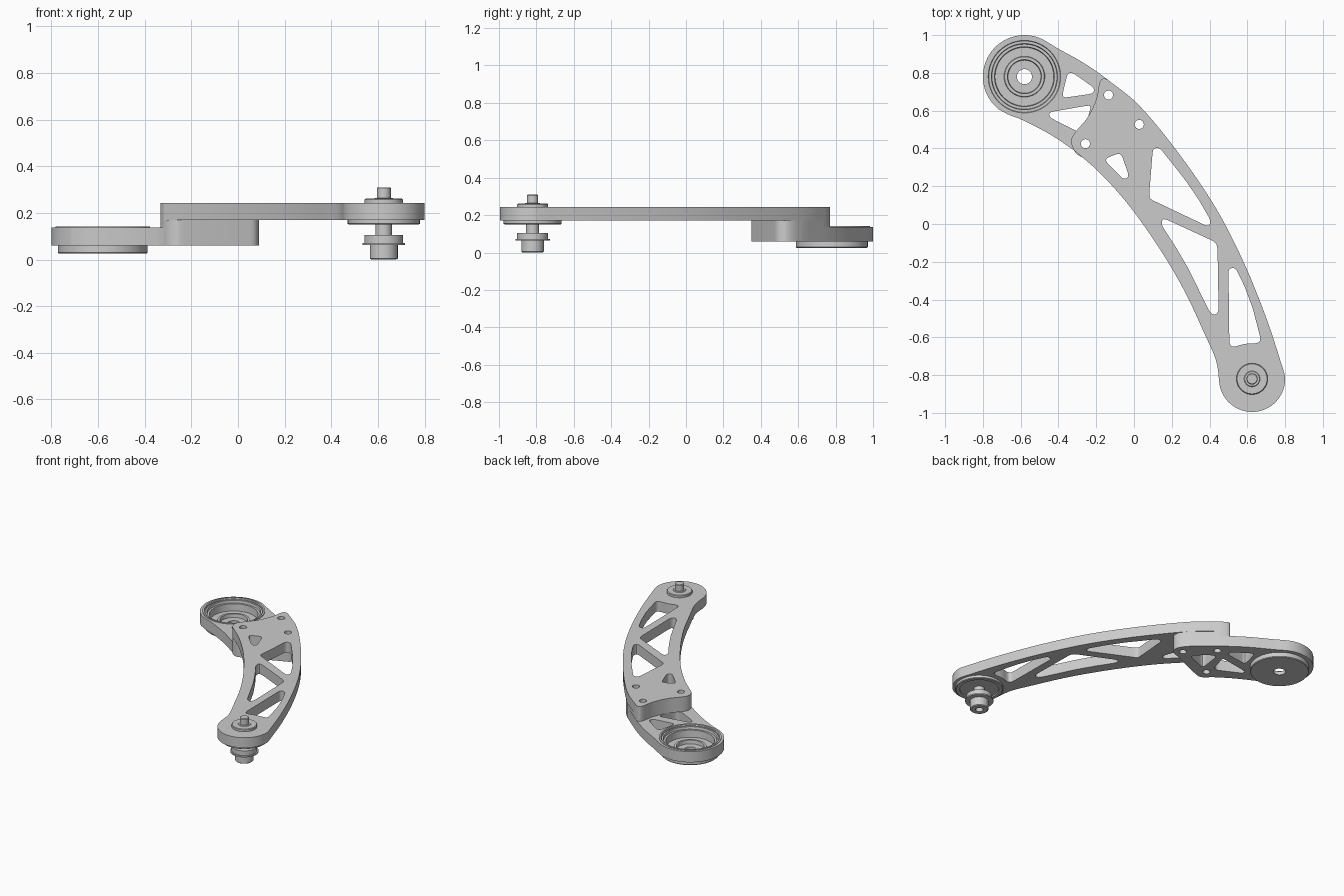
import bpy, bmesh, math
from mathutils import Vector


def arc(cx, cy, r, a0, a1, n=24):
    return [(cx + r * math.cos(math.radians(a0 + (a1 - a0) * i / n)),
             cy + r * math.sin(math.radians(a0 + (a1 - a0) * i / n))) for i in range(n + 1)]


def circle(cx, cy, r, n=24):
    return arc(cx, cy, r, 0, 360, n)[:-1]


def smooth(pts, n=4):
    """Catmull-Rom curve through an open list of points."""
    p = [Vector(q) for q in pts]
    p = [2 * p[0] - p[1]] + p + [2 * p[-1] - p[-2]]
    out = []
    for i in range(1, len(p) - 2):
        a, b, c, d = p[i - 1:i + 3]
        for k in range(n):
            t = k / n
            q = 0.5 * (2 * b + (c - a) * t + (2 * a - 5 * b + 4 * c - d) * t ** 2
                       + (3 * b - a - 3 * c + d) * t ** 3)
            out.append((q.x, q.y))
    return out + [tuple(pts[-1])]


def rounded(pts, r=0.025, n=4):
    """Closed polygon with softened corners."""
    out, m = [], len(pts)
    for i in range(m):
        a, b, c = (Vector(pts[(i + k) % m]) for k in (-1, 0, 1))
        s = b + (a - b).normalized() * min(r, (a - b).length * 0.48)
        e = b + (c - b).normalized() * min(r, (c - b).length * 0.48)
        for k in range(n + 1):
            t = k / n
            q = s * (1 - t) ** 2 + b * 2 * t * (1 - t) + e * t * t
            out.append((q.x, q.y))
    return out


def finish(name, me):
    me.shade_smooth()
    me.set_sharp_from_angle(angle=math.radians(30))
    ob = bpy.data.objects.new(name, me)
    bpy.context.collection.objects.link(ob)
    return ob


def plate(name, loops, z0, z1):
    """Flat plate from an outline followed by its cut-outs."""
    cu = bpy.data.curves.new(name + "_profile", 'CURVE')
    cu.dimensions, cu.fill_mode, cu.extrude = '2D', 'BOTH', (z1 - z0) / 2
    for pts in loops:
        sp = cu.splines.new('POLY')
        sp.points.add(len(pts) - 1)
        for p, q in zip(sp.points, pts):
            p.co = (q[0], q[1], 0, 1)
        sp.use_cyclic_u = True
    tmp = bpy.data.objects.new(name + "_profile", cu)
    bpy.context.collection.objects.link(tmp)
    dg = bpy.context.evaluated_depsgraph_get()
    me = bpy.data.meshes.new_from_object(tmp.evaluated_get(dg))
    bpy.data.objects.remove(tmp)
    bm = bmesh.new()
    bm.from_mesh(me)
    bmesh.ops.remove_doubles(bm, verts=bm.verts, dist=1e-5)
    bmesh.ops.translate(bm, verts=bm.verts, vec=(0, 0, (z0 + z1) / 2))
    bmesh.ops.recalc_face_normals(bm, faces=bm.faces)
    bm.to_mesh(me)
    bm.free()
    return finish(name, me)


def lathe(name, cx, cy, prof, n=48):
    """Closed (radius, z) profile turned about a vertical axis."""
    bm = bmesh.new()
    rings = [[bm.verts.new((cx + r * math.cos(2 * math.pi * i / n),
                            cy + r * math.sin(2 * math.pi * i / n), z)) for i in range(n)]
             for r, z in prof]
    for a, b in zip(rings, rings[1:] + rings[:1]):
        for i in range(n):
            j = (i + 1) % n
            bm.faces.new((a[i], a[j], b[j], b[i]))
    bmesh.ops.recalc_face_normals(bm, faces=bm.faces)
    me = bpy.data.meshes.new(name)
    bm.to_mesh(me)
    bm.free()
    return finish(name, me)


CUP = (-0.58, 0.78)
PIN = (0.625, -0.82)
bolts = [circle(x, y, 0.024) for x, y in ((-0.135, 0.682), (0.028, 0.527), (-0.257, 0.425))]

# shared edges of the two arm plates
end_edge = smooth([(-0.32, 0.392), (-0.333, 0.44), (-0.31, 0.487), (-0.245, 0.565),
                   (-0.2, 0.66), (-0.183, 0.745), (-0.165, 0.77), (-0.14, 0.765)])
outer = [(-0.14, 0.765), (0.03, 0.625), (0.24, 0.37), (0.436, 0.08),
         (0.584, -0.21), (0.705, -0.51), (0.796, -0.79)]
inner = [(0.452, -0.845), (0.435, -0.725), (0.373, -0.58), (0.267, -0.354),
         (0.135, -0.13), (-0.024, 0.095), (-0.18, 0.27), (-0.32, 0.392)]
lobe_end = smooth([(0.03, 0.625), (0.072, 0.575), (0.09, 0.53), (0.075, 0.487), (0.03, 0.465)]) + \
    smooth([(-0.225, 0.358), (-0.262, 0.35), (-0.3, 0.368), (-0.32, 0.392)])

# upper arm plate with truss pockets
pockets = [
    rounded([(-0.15, 0.348), (-0.07, 0.378), (-0.025, 0.25), (-0.055, 0.235), (-0.145, 0.325)]),
    rounded([(0.1, 0.4), (0.135, 0.405), (0.27, 0.235), (0.345, 0.125), (0.408, 0.015),
             (0.395, -0.015), (0.085, 0.132), (0.08, 0.15)]),
    rounded([(0.15, 0.03), (0.185, 0.018), (0.43, -0.095), (0.442, -0.12), (0.448, -0.465),
             (0.425, -0.485), (0.4, -0.465), (0.29, -0.24), (0.22, -0.12), (0.145, -0.005)]),
    rounded([(0.5, -0.235), (0.538, -0.232), (0.585, -0.33), (0.63, -0.45), (0.672, -0.615),
             (0.655, -0.632), (0.59, -0.633), (0.525, -0.652), (0.505, -0.638)]),
]
upper = end_edge[:-1] + smooth(outer, 5) + arc(*PIN, 0.175, 4, -172, 30) + smooth(inner, 5)[:-1]
plate("upper_arm", [upper] + pockets + bolts, 0.17, 0.243)

# step block joining the two plates
blind = rounded([(-0.18, 0.62), (-0.15, 0.62), (-0.05, 0.535), (-0.055, 0.51), (-0.19, 0.46), (-0.2, 0.475)])
block = end_edge[:-1] + smooth(outer[:2]) [:-1] + lobe_end[:-1]
plate("step_block", [block, blind] + bolts, 0.137, 0.17)

# lower arm plate with cup seat
lower = smooth([(-0.46, 0.964), (-0.39, 0.922), (-0.27, 0.855), (-0.14, 0.765), (0.03, 0.625)])[:-1] \
    + lobe_end[:-1] + smooth([(-0.32, 0.392), (-0.447, 0.476), (-0.59, 0.55), (-0.66, 0.577), (-0.715, 0.606)]) \
    + arc(*CUP, 0.22, 235, 60, 36)[1:-1]
lower_pockets = [
    rounded([(-0.35, 0.802), (-0.32, 0.798), (-0.208, 0.718), (-0.217, 0.69), (-0.375, 0.668), (-0.378, 0.69)]),
    rounded([(-0.225, 0.63), (-0.45, 0.592), (-0.448, 0.565), (-0.29, 0.485), (-0.262, 0.5)]),
]
plate("lower_arm", [lower, circle(*CUP, 0.185, 48), blind] + lower_pockets + bolts, 0.06, 0.137)

# stepped bearing cup
lathe("bearing_cup", *CUP, [
    (0.04, 0.025), (0.188, 0.025), (0.192, 0.03), (0.192, 0.06), (0.192, 0.135), (0.203, 0.135),
    (0.203, 0.142), (0.192, 0.142), (0.186, 0.132), (0.175, 0.132), (0.172, 0.115), (0.158, 0.115),
    (0.155, 0.065), (0.108, 0.065), (0.105, 0.075), (0.09, 0.075), (0.087, 0.05), (0.04, 0.05)], 64)

# lower bearing flange and pivot pin
lathe("bearing_flange", *PIN, [
    (0.03, 0.158), (0.125, 0.158), (0.128, 0.15), (0.15, 0.15), (0.155, 0.154), (0.155, 0.17),
    (0.15, 0.175), (0.03, 0.175)])
lathe("pivot_pin", *PIN, [
    (0.025, 0.0), (0.054, 0.0), (0.06, 0.005), (0.06, 0.063), (0.092, 0.063), (0.092, 0.072),
    (0.083, 0.072), (0.083, 0.105), (0.035, 0.105), (0.035, 0.2), (0.083, 0.2), (0.083, 0.257),
    (0.079, 0.261), (0.042, 0.261), (0.039, 0.265), (0.03, 0.265), (0.03, 0.306), (0.026, 0.31),
    (0.0005, 0.31), (0.0005, 0.04), (0.025, 0.04)])
